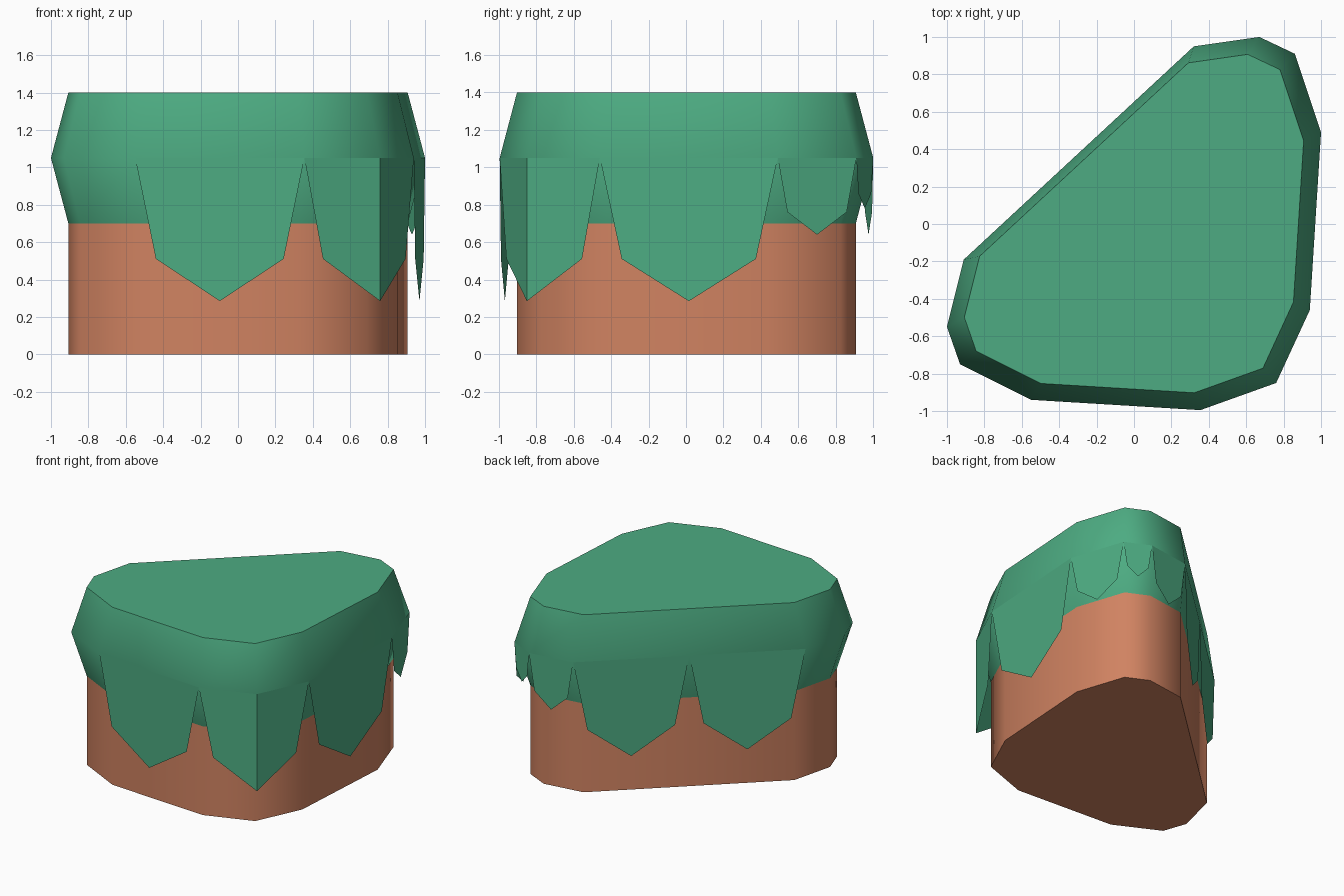
import bpy, math
from mathutils import Vector

if "Cube" in bpy.data.objects:
    bpy.data.objects.remove(bpy.data.objects["Cube"])

# Plan outline at the widest level, counter-clockwise from the front left
OUTLINE = [(-0.55, -0.94), (0.355, -0.995), (0.76, -0.85), (0.94, -0.46),
           (1.0, 0.49), (0.86, 0.91), (0.67, 1.0), (0.32, 0.95),
           (-0.91, -0.19), (-1.0, -0.55), (-0.93, -0.75)]
INSET = 0.907
BASE_Z, RIM_Z, TOP_Z = 0.70, 1.05, 1.40


def material(name, rgb):
    m = bpy.data.materials.new(name)
    m.diffuse_color = (*rgb, 1)
    m.use_nodes = True
    m.node_tree.nodes["Principled BSDF"].inputs["Base Color"].default_value = m.diffuse_color
    return m


soil = material("terracotta soil", (0.63, 0.225, 0.12))
grass = material("grass green", (0.074, 0.41, 0.223))


def add_mesh(name, verts, faces, mat, smooth_angle=None):
    me = bpy.data.meshes.new(name)
    me.from_pydata(verts, [], faces)
    me.materials.append(mat)
    ob = bpy.data.objects.new(name, me)
    bpy.context.collection.objects.link(ob)
    if smooth_angle:
        bpy.ops.object.select_all(action='DESELECT')
        ob.select_set(True)
        bpy.context.view_layer.objects.active = ob
        bpy.ops.object.shade_smooth_by_angle(angle=math.radians(smooth_angle))
    return ob


def loft(name, levels, mat, bottom):
    """Stack scaled copies of the outline: levels are (scale, z)."""
    n = len(OUTLINE)
    verts = [(x * s, y * s, z) for s, z in levels for x, y in OUTLINE]
    faces = [(k * n + i, k * n + (i + 1) % n, (k + 1) * n + (i + 1) % n, (k + 1) * n + i)
             for k in range(len(levels) - 1) for i in range(n)]
    faces.append(tuple(range(len(verts) - n, len(verts))))
    if bottom:
        faces.append(tuple(reversed(range(n))))
    return add_mesh(name, verts, faces, mat, 60)


# Soil body and bulging grass cap
loft("soil_base", [(INSET, 0), (INSET, BASE_Z)], soil, True)
loft("grass_cap", [(INSET, BASE_Z), (1, RIM_Z), (INSET, TOP_Z)], grass, False)


def flap(name, a, mid, b, depth):
    """Pointed sheet hanging from the rim between a and b, tip under mid."""
    def at(p, drop):
        return (p.x, p.y, RIM_Z - drop)
    sa, sb = a.lerp(mid, 0.245), b.lerp(mid, 0.245)
    verts = [at(a, 0), at(sa, depth * 0.705), at(mid, depth),
             at(mid, 0), at(sb, depth * 0.705), at(b, 0)]
    add_mesh(name, verts, [(0, 1, 2, 3), (3, 2, 4, 5)], grass)


# Hanging grass flaps
P = [Vector(p) for p in OUTLINE]
back_mid = (P[7] + P[8]) / 2
spans = [("front", P[0], None, P[1], 0.765),
         ("front_corner", P[1], P[2], P[3], 0.765),
         ("right", P[3], None, P[4], 0.765),
         ("back_right", P[4], None, P[5], 0.41),
         ("back_corner", P[5], None, P[6], 0.27),
         ("back", P[6], None, P[7], 0.41),
         ("back_left_a", P[7], None, back_mid, 0.765),
         ("back_left_b", back_mid, None, P[8], 0.765)]
for label, a, mid, b, depth in spans:
    flap("grass_flap_" + label, a, mid or (a + b) / 2, b, depth)
